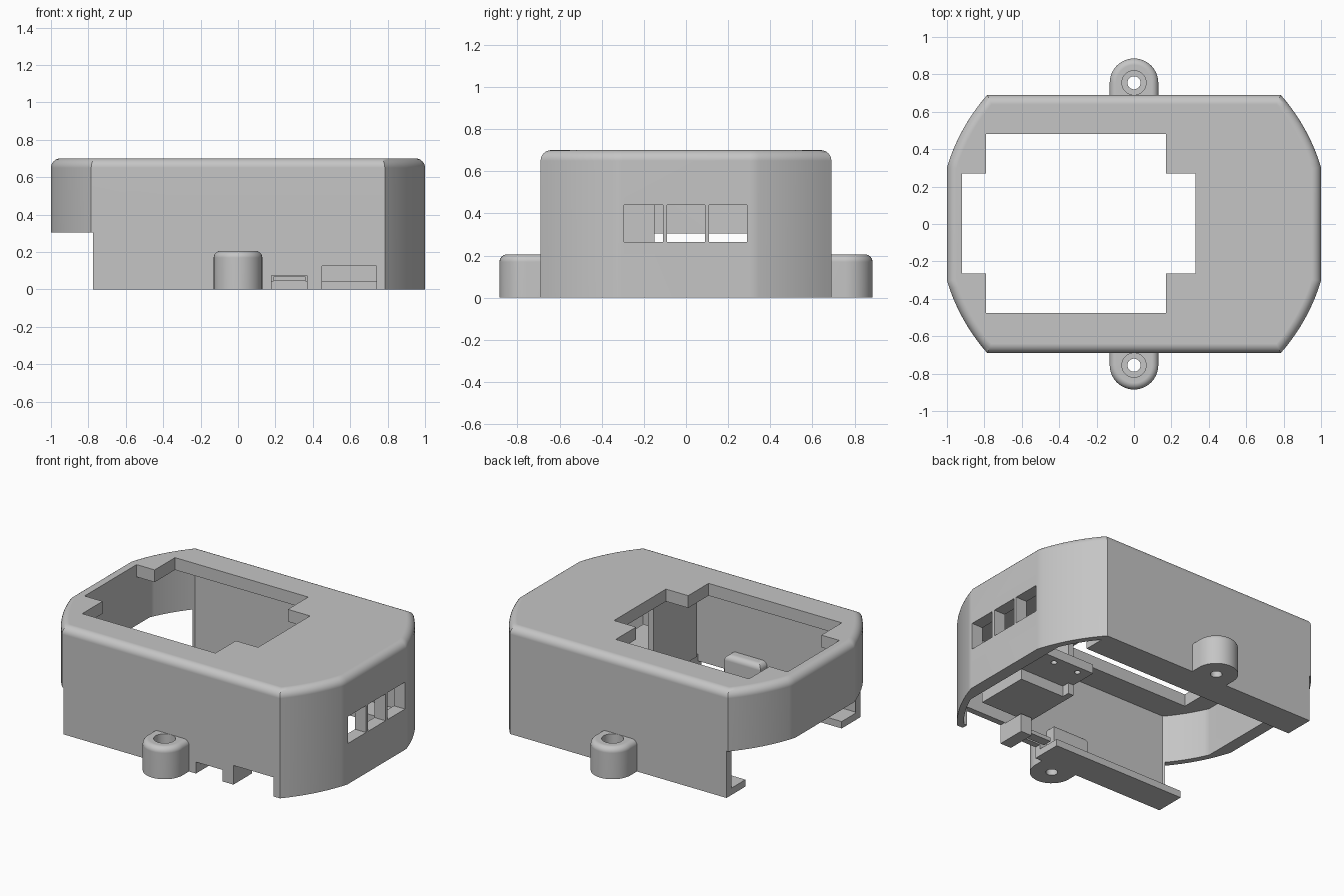
import bpy, bmesh, math

if "Cube" in bpy.data.objects:
    bpy.data.objects.remove(bpy.data.objects["Cube"])

R, HX, HY, H = 1.045, 1.0, 0.69, 0.70   # outline circle, half sizes, height

gray = bpy.data.materials.new("plain gray")
gray.diffuse_color = (0.56, 0.56, 0.56, 1)
gray.use_nodes = True
gray.node_tree.nodes["Principled BSDF"].inputs["Base Color"].default_value = gray.diffuse_color


def finish(name, bm):
    bmesh.ops.recalc_face_normals(bm, faces=bm.faces)
    me = bpy.data.meshes.new(name)
    bm.to_mesh(me)
    bm.free()
    ob = bpy.data.objects.new(name, me)
    bpy.context.collection.objects.link(ob)
    me.materials.append(gray)
    return ob


def loft(name, rings):
    """Closed solid through a stack of (points, z) rings."""
    bm = bmesh.new()
    rows = [[bm.verts.new((x, y, z)) for x, y in pts] for pts, z in rings]
    n = len(rows[0])
    for a, b in zip(rows, rows[1:]):
        for i in range(n):
            j = (i + 1) % n
            bm.faces.new((a[i], a[j], b[j], b[i]))
    bm.faces.new(rows[0][::-1])
    bm.faces.new(rows[-1])
    return finish(name, bm)


def box(name, x0, x1, y0, y1, z0, z1):
    pts = [(x0, y0), (x1, y0), (x1, y1), (x0, y1)]
    return loft(name, [(pts, z0), (pts, z1)])


def circle(r, cx, cy, n=32):
    return [(cx + r * math.cos(2 * math.pi * i / n), cy + r * math.sin(2 * math.pi * i / n))
            for i in range(n)]


def cut(ob, cutter, op='DIFFERENCE'):
    m = ob.modifiers.new("cut", 'BOOLEAN')
    m.operation, m.object, m.solver = op, cutter, 'EXACT'
    bpy.context.view_layer.objects.active = ob
    bpy.ops.object.modifier_apply(modifier=m.name)
    bpy.data.objects.remove(cutter)


def outline(d, end=None):
    """Circle clipped by a rectangle, moved inward by d (ends by end)."""
    r, hx, hy = R - d, HX - (d if end is None else end), HY - d
    a0, a1 = math.acos(hx / r), math.asin(hy / r)
    q = [(r * math.cos(a0 + (a1 - a0) * i / 10), r * math.sin(a0 + (a1 - a0) * i / 10))
         for i in range(11)]
    left = [(-x, y) for x, y in reversed(q)]
    return q + left + [(-x, -y) for x, y in q + left]


def rounded(shape, top, r, steps=6):
    """Rings of a solid with a rounded top edge."""
    rings = [(shape(0), 0)]
    for i in range(steps + 1):
        a = math.pi / 2 * i / steps
        rings.append((shape(r * (1 - math.cos(a))), top - r + r * math.sin(a)))
    return rings


# Housing shell, open underneath, with thicker end walls
housing = loft("housing", rounded(outline, H, 0.05))
inner = outline(0.04, 0.08)
cut(housing, loft("cavity", [(inner, -0.1), (inner, H - 0.08)]))

# Stepped opening in the top
opening = [(-0.92, -0.265), (-0.79, -0.265), (-0.79, -0.475), (0.17, -0.475),
           (0.17, -0.265), (0.33, -0.265), (0.33, 0.27), (0.17, 0.27),
           (0.17, 0.48), (-0.79, 0.48), (-0.79, 0.27), (-0.92, 0.27)]
cut(housing, loft("opening", [(opening, 0.5), (opening, 0.9)]))

# Open lower left end
cut(housing, box("end_gap", -1.2, -0.775, -1, 1, -0.1, 0.305))

# Three windows in the right end
for y0, y1 in ((-0.295, -0.11), (-0.09, 0.09), (0.11, 0.29)):
    cut(housing, box("window", 0.85, 1.1, y0, y1, 0.265, 0.44))

# Connector notches in the front wall
for x0, x1, z in ((0.18, 0.37, 0.075), (0.45, 0.74, 0.125)):
    cut(housing, box("notch", x0, x1, -0.8, -0.6, -0.1, z))


# Screw ears, running a little way inside the wall
def ear_shape(s):
    def shape(d):
        r = 0.13 - d
        pts = [(r * math.cos(math.pi * i / 20), s * (0.755 + r * math.sin(math.pi * i / 20)))
               for i in range(21)]
        return pts + [(-r, s * (0.58 + d)), (r, s * (0.58 + d))]
    return shape


for s, side in ((-1, "front"), (1, "back")):
    ear = loft(side + "_ear", rounded(ear_shape(s), 0.205, 0.035))
    for r, z in ((0.035, -0.1), (0.065, 0.1)):
        c = circle(r, 0, s * 0.755)
        cut(ear, loft("bore", [(c, z), (c, 0.4)]))
    cut(housing, ear, 'UNION')

# Inward ledges along the bottom of the long walls
ledges = ((0.495, 0.655, -0.775, 0.78, "back_ledge"),
          (-0.655, -0.495, -0.775, 0.18, "front_ledge"))
for y0, y1, x0, x1, name in ledges:
    box(name, x0, x1, y0, y1, 0, 0.045)

# Connector supports behind the front notches
box("small_connector_support", 0.19, 0.36, -0.6, -0.54, 0.045, 0.07)
box("divider_post", 0.37, 0.45, -0.655, -0.5, 0, 0.12)

# Inner carrier: upright plate, hanging block and raised shelf with screw holes
box("upright_plate", 0.34, 0.38, -0.6, -0.15, 0.13, 0.62)
box("carrier_block", 0.38, 0.70, -0.56, -0.2, 0.13, 0.2)
shelf = box("shelf", 0.34, 0.70, -0.56, 0.03, 0.2, 0.26)
for x in (0.42, 0.6):
    c = circle(0.018, x, -0.02, 16)
    cut(shelf, loft("screw_hole", [(c, 0.1), (c, 0.4)]))

# Smooth curved walls, sharp edges kept, flat faces kept evenly lit
bpy.ops.object.select_all(action='SELECT')
bpy.context.view_layer.objects.active = housing
bpy.ops.object.shade_smooth_by_angle(angle=math.radians(30))
m = housing.modifiers.new("even_shading", 'WEIGHTED_NORMAL')
m.keep_sharp = True
